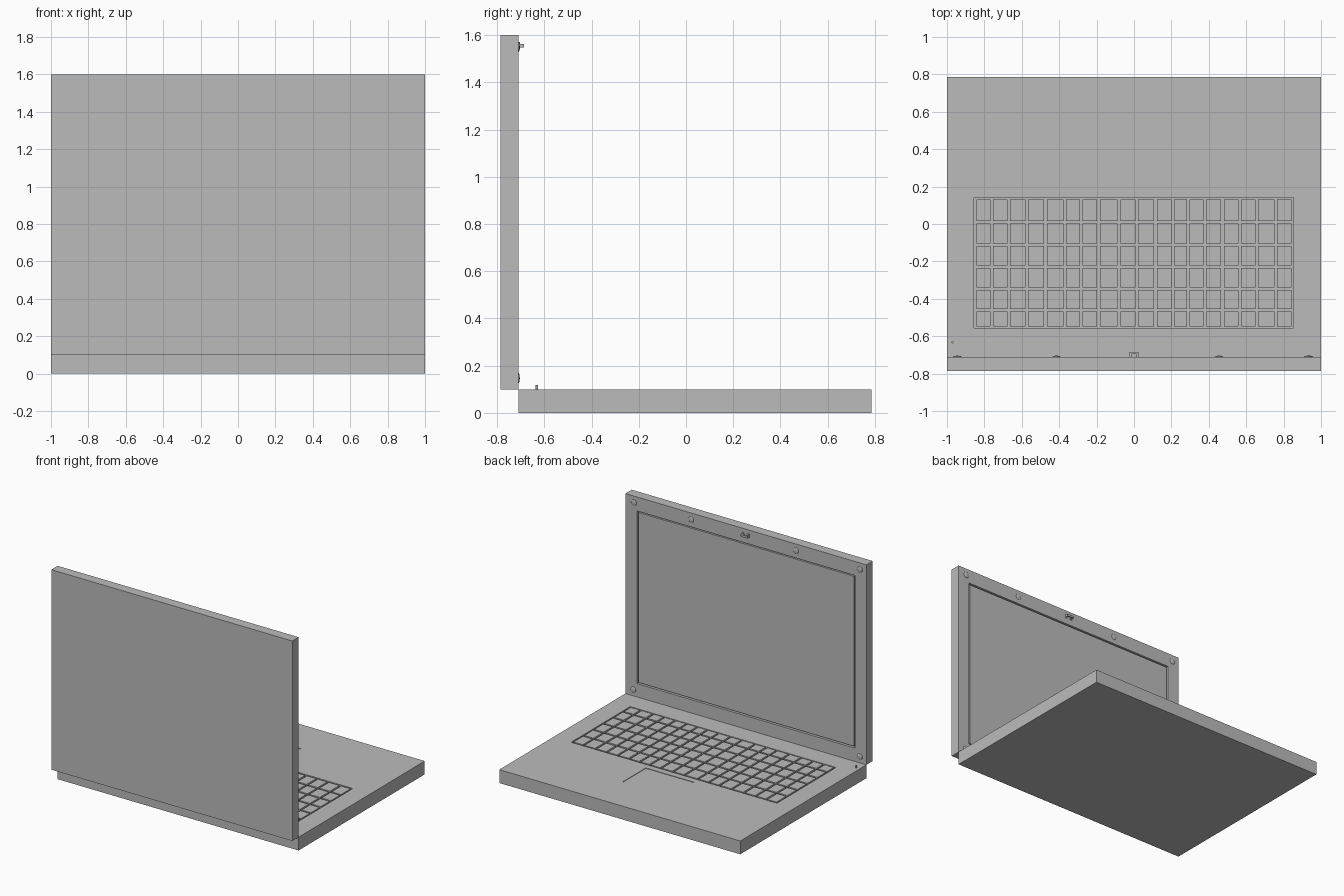
import bpy, bmesh
from mathutils import Matrix, Vector

default = bpy.data.objects.get("Cube")
if default:
    bpy.data.objects.remove(default, do_unlink=True)

# Single grey plastic
grey = bpy.data.materials.new("grey_plastic")
grey.use_nodes = True
grey.diffuse_color = (0.5, 0.5, 0.5, 1)
grey.node_tree.nodes["Principled BSDF"].inputs["Base Color"].default_value = grey.diffuse_color


def finish(name, bm):
    mesh = bpy.data.meshes.new(name)
    bm.to_mesh(mesh)
    bm.free()
    mesh.materials.append(grey)
    obj = bpy.data.objects.new(name, mesh)
    bpy.context.collection.objects.link(obj)
    return obj


def add_box(bm, lo, hi):
    lo, hi = Vector(lo), Vector(hi)
    place = Matrix.Translation((lo + hi) / 2) @ Matrix.Diagonal((*(hi - lo), 1))
    bmesh.ops.create_cube(bm, size=1, matrix=place)


def box(name, lo, hi):
    bm = bmesh.new()
    add_box(bm, lo, hi)
    return finish(name, bm)


def cut(obj, lo, hi):
    """Carve a box-shaped pocket and discard the cutter."""
    cutter = box("cutter", lo, hi)
    cutter.hide_render = True
    mod = obj.modifiers.new("pocket", "BOOLEAN")
    mod.operation, mod.solver, mod.object = "DIFFERENCE", "EXACT", cutter
    bpy.context.view_layer.objects.active = obj
    bpy.ops.object.modifier_apply(modifier=mod.name)
    bpy.data.objects.remove(cutter, do_unlink=True)


HINGE, DECK = -0.71, 0.10      # lid inner face and base top

# Base with keyboard well and shallow trackpad
base = box("base", (-1, HINGE, 0), (1, 0.785, DECK))
cut(base, (-0.855, -0.557, DECK - 0.025), (0.853, 0.143, 0.2))
cut(base, (-0.2, 0.19, DECK - 0.004), (0.2, 0.465, 0.2))

# Keys, slightly uneven columns and rows
columns = [-0.85, -0.76, -0.67, -0.573, -0.473, -0.37, -0.283, -0.19, -0.08,
           0.015, 0.115, 0.207, 0.29, 0.378, 0.473, 0.565, 0.656, 0.758, 0.85]
rows = [-0.555, -0.462, -0.346, -0.229, -0.11, 0.01, 0.138]
gap = 0.007
bm = bmesh.new()
for x0, x1 in zip(columns, columns[1:]):
    for y0, y1 in zip(rows, rows[1:]):
        add_box(bm, (x0 + gap, y0 + gap, DECK - 0.025), (x1 - gap, y1 - gap, DECK))
finish("keys", bm)

# Lid with a pocket, and a screen panel that leaves a thin seam
lid = box("lid", (-1, -0.785, DECK), (1, HINGE, 1.6))
cut(lid, (-0.905, HINGE - 0.02, 0.2), (0.905, 0, 1.495))
box("screen", (-0.895, HINGE - 0.02, 0.21), (0.895, HINGE - 0.003, 1.485))

# Rubber bumpers around the screen: shallow domes
bm = bmesh.new()
for x, z in [(-0.945, 1.55), (-0.415, 1.55), (0.455, 1.55), (0.93, 1.55),
             (-0.945, 0.147), (0.935, 0.147)]:
    place = Matrix.Translation((x, HINGE, z)) @ Matrix.Diagonal((0.022, 0.006, 0.022, 1))
    bmesh.ops.create_uvsphere(bm, u_segments=20, v_segments=12, radius=1, matrix=place)
bumpers = finish("bumpers", bm)
for poly in bumpers.data.polygons:
    poly.use_smooth = True

# Latch: two arms joined by a bar, with small root pads
bm = bmesh.new()
for side in (-1, 1):
    inner, outer = sorted((side * 0.014, side * 0.028))
    add_box(bm, (inner, HINGE, 1.547), (outer, HINGE + 0.024, 1.562))
    add_box(bm, (inner, HINGE, 1.54), (outer, HINGE + 0.006, 1.57))
add_box(bm, (-0.028, HINGE + 0.015, 1.547), (0.028, HINGE + 0.024, 1.562))
finish("latch", bm)

# Power button
bm = bmesh.new()
bmesh.ops.create_cone(bm, cap_ends=True, segments=16, radius1=0.006, radius2=0.006,
                      depth=0.02, matrix=Matrix.Translation((-0.97, -0.632, DECK + 0.008)))
finish("power_button", bm)
